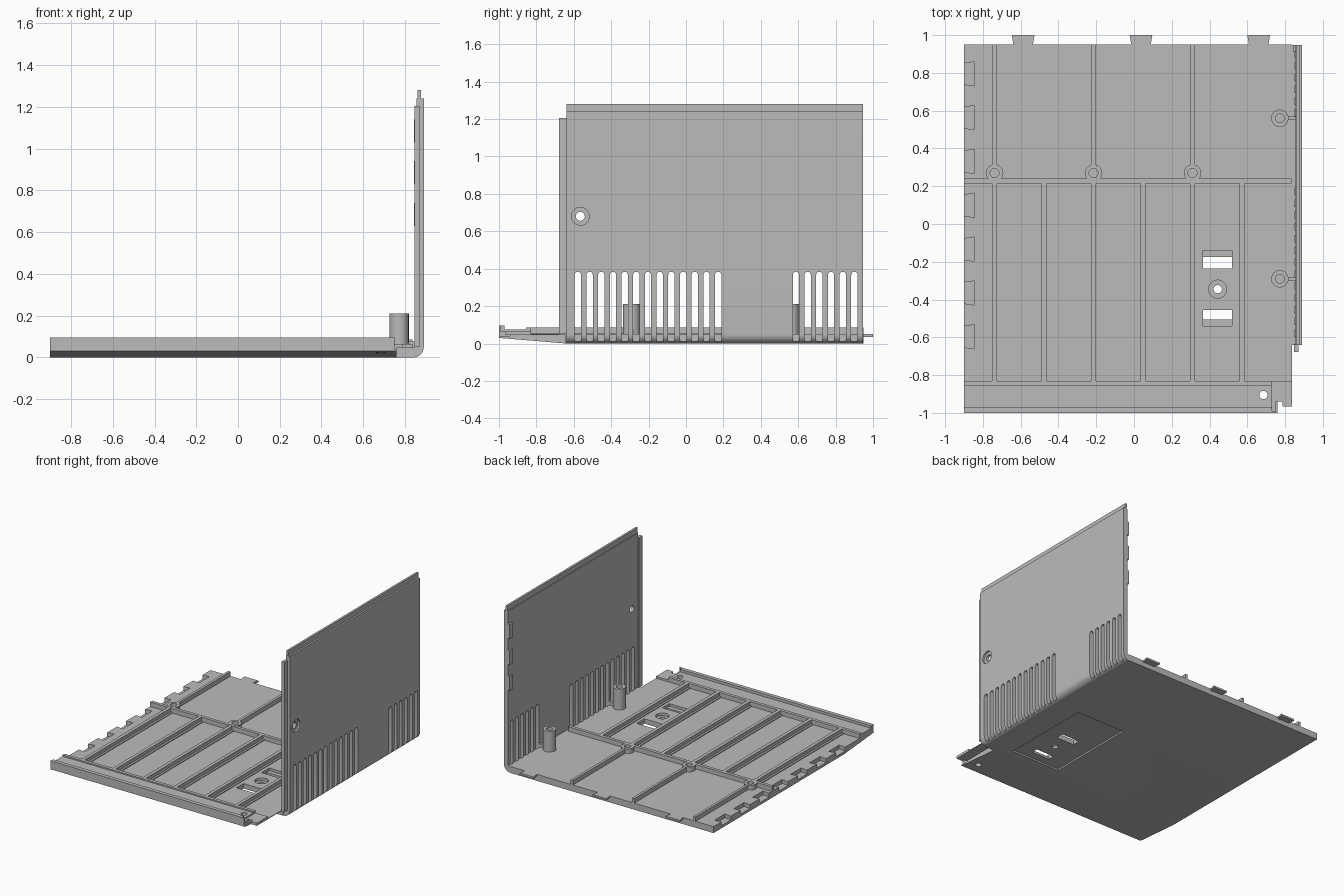
import bpy, bmesh, math
from mathutils import Vector

cube = bpy.data.objects.get("Cube")
if cube:
    bpy.data.objects.remove(cube)

grey = bpy.data.materials.new("plain grey")
grey.use_nodes = True
COLOUR = (0.5, 0.5, 0.5, 1)
grey.diffuse_color = COLOUR
grey.node_tree.nodes["Principled BSDF"].inputs["Base Color"].default_value = COLOUR


def make(name, bm):
    bmesh.ops.recalc_face_normals(bm, faces=bm.faces)
    mesh = bpy.data.meshes.new(name)
    bm.to_mesh(mesh)
    bm.free()
    mesh.materials.append(grey)
    ob = bpy.data.objects.new(name, mesh)
    bpy.context.collection.objects.link(ob)
    return ob


def prism(name, profile, axis, lo, hi):
    """Extrude a 2D profile along one axis."""
    place = {"x": lambda a, b: (lo, a, b),
             "y": lambda a, b: (a, lo, b),
             "z": lambda a, b: (a, b, lo)}[axis]
    bm = bmesh.new()
    face = bm.faces.new([bm.verts.new(place(a, b)) for a, b in profile])
    out = bmesh.ops.extrude_face_region(bm, geom=[face])
    shift = Vector([hi - lo if c == axis else 0 for c in "xyz"])
    verts = [v for v in out["geom"] if isinstance(v, bmesh.types.BMVert)]
    bmesh.ops.translate(bm, verts=verts, vec=shift)
    return make(name, bm)


def box(name, x0, x1, y0, y1, z0, z1):
    return prism(name, [(x0, y0), (x1, y0), (x1, y1), (x0, y1)], "z", z0, z1)


def circle(a, b, r, n=24, start=0.0, sweep=math.tau):
    return [(a + r * math.cos(start + sweep * i / n),
             b + r * math.sin(start + sweep * i / n)) for i in range(n)]


def cut(target, cutter):
    mod = target.modifiers.new("cut", "BOOLEAN")
    mod.operation = "DIFFERENCE"
    mod.solver = "EXACT"
    mod.object = cutter
    bpy.context.view_layer.objects.active = target
    bpy.ops.object.modifier_apply(modifier=mod.name)
    bpy.data.objects.remove(cutter)


def tube(name, x, y, r_out, r_in, z0, z1):
    ob = prism(name, circle(x, y, r_out), "z", z0, z1)
    cut(ob, prism("bore", circle(x, y, r_in), "z", z0 + 0.004, z1 + 0.1))
    return ob


# Floor with raised front lip and sloped underside
FLOOR, RIB = 0.05, 0.085
floor = prism("floor", [(-1, 0.03), (-0.64, 0), (0.95, 0), (0.95, FLOOR),
                        (-0.83, FLOOR), (-0.83, RIB), (-0.855, RIB),
                        (-0.855, 0.075), (-0.97, 0.075), (-0.97, 0.095),
                        (-1, 0.095)], "x", -0.9, 0.837)

# Front right corner relief
cut(floor, box("corner", 0.76, 1, -1.1, -0.965, -1, 1))
cut(floor, box("slit", 0.75, 0.785, -1.1, -0.94, 0.04, 1))
cut(floor, box("top_relief", 0.73, 1, -0.99, -0.64, 0.065, 1))
cut(floor, box("under_relief", 0.76, 1, -1.1, -0.645, -1, 0.045))
cut(floor, prism("front_hole", circle(0.685, -0.905, 0.022), "z", -1, 1))

# Bracket opening: underside panel, two stepped slots and a screw hole
cut(floor, box("panel", 0.225, 0.645, -0.57, 0.15, -0.1, 0.012))
for shelf, gap in (((-0.235, -0.14), (-0.235, -0.175)),
                   ((-0.54, -0.455), (-0.505, -0.455))):
    cut(floor, box("shelf", 0.365, 0.52, *shelf, 0.03, 1))
    cut(floor, box("gap", 0.365, 0.52, *gap, -1, 1))
cut(floor, prism("counterbore", circle(0.443, -0.345, 0.048), "z", 0.03, 1))
cut(floor, prism("screw_hole", circle(0.443, -0.345, 0.022), "z", -1, 1))

# Dovetail pockets along the left edge
for i in range(7):
    y = 0.795 - 0.232 * i
    cut(floor, prism("pocket", [(-0.95, y - 0.048), (-0.845, y - 0.064),
                                (-0.845, y + 0.064), (-0.95, y + 0.048)],
                     "z", 0.02, 1))

# Ribs and bosses on the floor
box("cross_rib", -0.9, 0.835, 0.215, 0.24, 0.03, RIB)
for i in range(6):
    x = -0.738 + 0.262 * i
    box("front_rib", x - 0.013, x + 0.013, -0.84, 0.22, 0.03, RIB)
    box("rib_base", x - 0.028, x + 0.028, -0.84, 0.22, 0.03, 0.056)
    if i % 2 == 0:
        box("rear_rib", x - 0.01, x + 0.01, 0.31, 0.95, 0.03, RIB)
        tube("rib_boss", x, 0.27, 0.046, 0.024, 0.045, RIB + 0.002)

# Dovetail tabs on the back edge
for x in (-0.587, 0.037, 0.66):
    prism("back_tab", [(x - 0.05, 0.94), (x + 0.05, 0.94),
                       (x + 0.06, 1), (x - 0.06, 1)], "z", 0.036, FLOOR)

# Side wall with rounded lower corner and top tongue
corner = circle(0.84, 0.05, 0.05, 8, -math.pi / 2, math.pi / 2)
wall = prism("side_wall", [(0.835, 0)] + corner + [
    (0.89, 0.05), (0.89, 1.24), (0.876, 1.24), (0.876, 1.28), (0.86, 1.28),
    (0.86, 1.24), (0.856, 1.24), (0.856, FLOOR), (0.835, FLOOR)],
    "y", -0.64, 0.947)

# Vent slots with round tops
for start, count in ((-0.578, 13), (0.588, 6)):
    for i in range(count):
        y = start + 0.0625 * i
        arch = circle(y, 0.367, 0.017, 8, 0, math.pi)
        cut(wall, prism("vent", [(y - 0.017, 0.367), (y - 0.017, 0.01),
                                 (y + 0.017, 0.01)] + arch, "x", 0.85, 1))

# Countersunk screw hole in the wall
cut(wall, prism("wall_sink", circle(-0.565, 0.68, 0.048), "x", 0.876, 1))
cut(wall, prism("wall_hole", circle(-0.565, 0.68, 0.024), "x", 0.8, 1))

# Wall edge tongue and inner rear catches
box("front_tongue", 0.846, 0.87, -0.678, -0.635, 0.05, 1.205)
for z in (0.63, 0.83, 1.03):
    box("rear_catch", 0.842, 0.86, 0.91, 0.947, z, z + 0.11)

# Tall screw posts joined to the wall
for y in (0.56, -0.29):
    tube("screw_post", 0.772, y, 0.046, 0.023, 0.04, 0.21)
    box("post_web", 0.81, 0.858, y - 0.01, y + 0.01, 0.04, 0.075)

# Smooth curved faces, keep edges crisp
for ob in (o for o in bpy.data.objects if o.type == "MESH"):
    ob.select_set(True)
    bpy.context.view_layer.objects.active = ob
bpy.ops.object.shade_smooth_by_angle(angle=math.radians(30))
